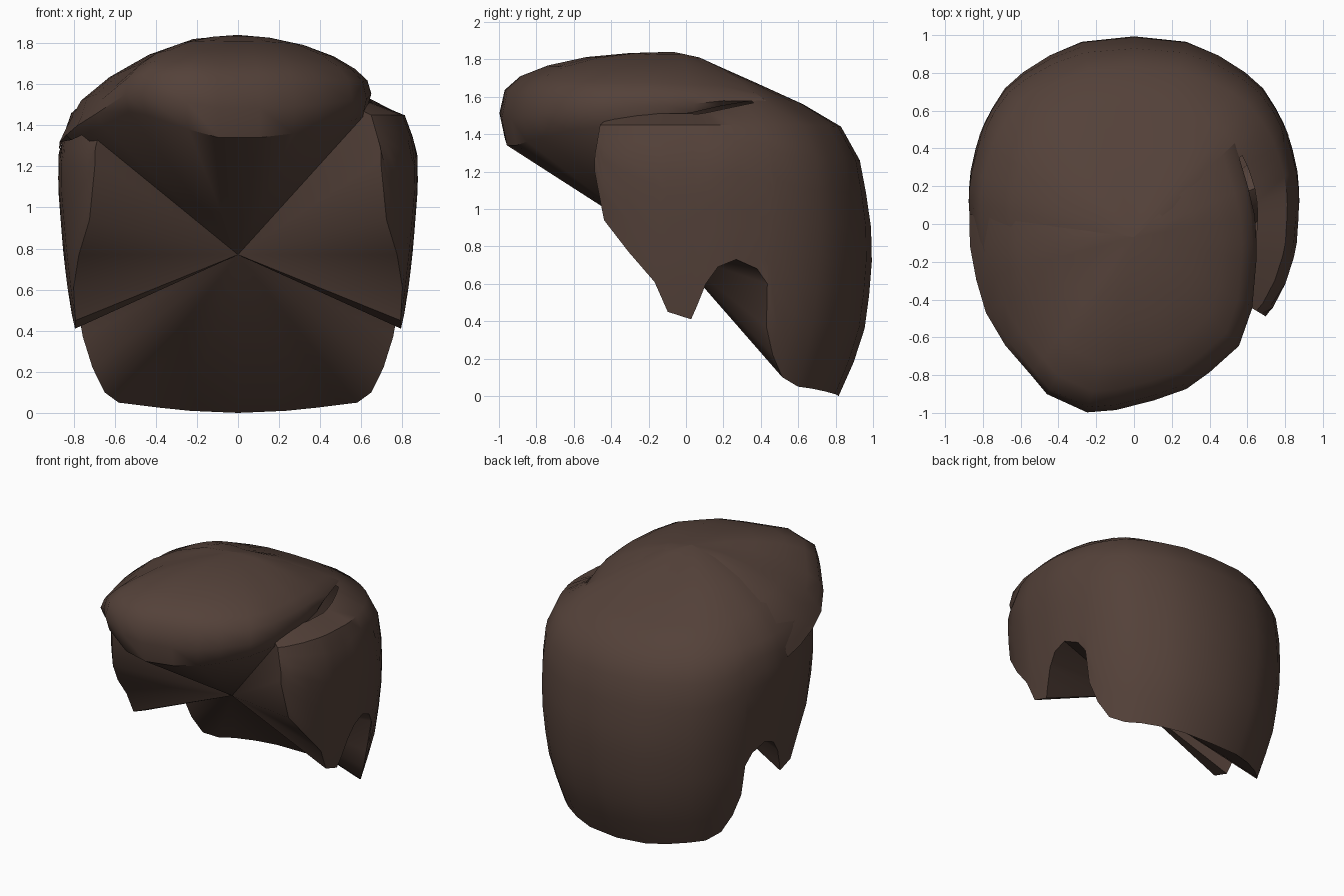
import bpy, bmesh, math

if "Cube" in bpy.data.objects:
    bpy.data.objects.remove(bpy.data.objects["Cube"])

CENTRE = (0, -0.07, 0.77)          # all inner faces converge here
TOP = 1.84

brown = bpy.data.materials.new("dark_brown")
brown.diffuse_color = (0.088, 0.053, 0.041, 1)
brown.use_nodes = True
brown.node_tree.nodes["Principled BSDF"].inputs["Base Color"].default_value = brown.diffuse_color


def interp(table, x, col=1):
    """Piecewise linear lookup, clamped, keys ascending."""
    if x <= table[0][0]:
        return table[0][col]
    for a, b in zip(table, table[1:]):
        if x <= b[0]:
            t = (x - a[0]) / max(b[0] - a[0], 1e-6)
            return a[col] + (b[col] - a[col]) * t
    return table[-1][col]


def fold(az):
    """Mirror an azimuth onto the right half."""
    az = (az + 90) % 360 - 90
    return az if az <= 90 else 180 - az


def place(az, d, z):
    a = math.radians(az)
    return (d * math.cos(a), CENTRE[1] + d * math.sin(a), z)


# back and side profiles: (share of plan radius, height)
BACK = [(0, 1.84), (.12, 1.81), (.4, 1.68), (.65, 1.56), (.84, 1.44), (.925, 1.31),
        (.98, 1.0), (1, .8), (.97, .4), (.9, .17), (.82, -.02)]
SIDE = [(0, 1.84), (.25, 1.81), (.5, 1.73), (.75, 1.6), (.93, 1.46), (1, 1.28),
        (1, 1.1), (.97, .8), (.93, .5), (.86, .2), (.81, -.02)]
# shoulder under the parting on the right sinks by this much
SINK = [0, 0, .05, .09, .01] + [0] * 6
# plan outline: (azimuth, radius)
PLAN = [(-33, .80), (-30, .82), (-9, .85), (8, .88), (28, .96), (38, 1.01),
        (50, 1.06), (74, 1.08), (90, 1.07)]
# lower rim with the notch behind each sideburn: (azimuth, height)
RIM = [(-31, 1.2), (-27, .94), (-17, .77), (-7, .61), (-2, .45), (7, .41), (9, .48),
       (12, .6), (16, .69), (22, .73), (29, .68), (32.5, .6), (33.5, .37), (37, .22),
       (42, .1), (49, .05), (56, .04), (65, .025), (75, .01), (90, 0)]


def profile(az):
    b = math.sin(math.radians(fold(az))) ** 2 if fold(az) > 0 else 0
    near = (az + 180) % 360 - 180
    dip = min(1, max(0, (43 - near) / 30)) if near > -90 else 0
    return [(s[0] + (k[0] - s[0]) * b, s[1] + (k[1] - s[1]) * b - dip * d)
            for s, k, d in zip(SIDE, BACK, SINK)]


def cap_height(az, d):
    return interp(profile(az)[:6], d / interp(PLAN, fold(az)))


def build(name, azs, columns, keep, fan):
    """Loft columns, then close the chosen border with a fan to the centre."""
    bm = bmesh.new()
    grid = [[bm.verts.new(p) for p in c] for c in columns]
    for i in range(len(grid) - 1):
        mid = (azs[i] + azs[i + 1]) / 2
        for r in range(len(grid[0]) - 1):
            if keep(mid, r):
                bm.faces.new((grid[i][r], grid[i][r + 1], grid[i + 1][r + 1], grid[i + 1][r]))
    hub = bm.verts.new(CENTRE)
    path = fan(grid)
    for a, b in zip(path, path[1:]):
        bm.faces.new((b, a, hub))
    bmesh.ops.remove_doubles(bm, verts=bm.verts[:], dist=0.0005)
    loose = [v for v in bm.verts if not v.link_faces]
    bmesh.ops.delete(bm, geom=loose, context='VERTS')
    mesh = bpy.data.meshes.new(name)
    bm.to_mesh(mesh)
    bm.free()
    mesh.materials.append(brown)
    ob = bpy.data.objects.new(name, mesh)
    bpy.context.collection.objects.link(ob)
    bpy.ops.object.select_all(action='DESELECT')
    ob.select_set(True)
    bpy.context.view_layer.objects.active = ob
    bpy.ops.object.shade_smooth_by_angle(angle=math.radians(42))
    return ob


# back hair with sideburns
right = [a for a, _ in RIM]
azs = right + [180 - a for a in reversed(right[:-1])]
cols = []
for az in azs:
    prof, R, rim = profile(az), interp(PLAN, fold(az)), interp(RIM, fold(az))
    col = [place(az, h * R, z) for h, z in prof[:5]]
    by_z = sorted((z, h) for h, z in prof)
    for k in range(1, 9):
        z = prof[4][1] + (rim - prof[4][1]) * k / 8
        col.append(place(az, interp(by_z, z) * R, z))
    cols.append(col)
build("back_hair", azs, cols,
      lambda az, r: r >= 3 or 36 < az < 178,
      lambda g: g[0][3:] + [c[-1] for c in g[1:-1]] + g[-1][:2:-1])

# swept fringe: (azimuth, radius, rim height)
FRINGE = [(-188, .88, 1.35), (-177, .87, 1.36), (-165, .865, 1.38), (-153, .88, 1.4),
          (-140, .89, 1.43), (-127, .91, 1.47), (-119, .95, 1.45), (-105, .96, 1.38),
          (-96, .92, 1.34), (-83, .87, 1.34), (-71, .85, 1.36), (-61, .82, 1.38),
          (-46, .80, 1.42), (-31, .73, 1.44), (-11, .66, 1.48), (-3, .65, 1.49),
          (10, .65, 1.51), (24, .66, 1.53), (43, .73, 1.55)]
# how far the fringe lifts away from the cap beneath
LIFT = [(-188, 0), (-150, .6), (-125, 1), (-20, 1), (0, .95), (24, .6), (43, 0)]
# how flat its section is: full at the front, sloping at the sides
FLAT = [(-165, 1), (-140, .7), (-110, .1), (-75, .1), (-35, .6), (0, .9), (43, 1)]
# fringe section: (share of radius, full height share, flat height share)
SHAPE = [(0, 1, 1), (.25, .99, .95), (.5, .95, .84), (.72, .86, .68), (.88, .74, .5),
         (.97, .58, .35), (1, .3, .17), (.97, 0, 0)]
f_azs = [f[0] for f in FRINGE]
cols = []
for az, R, rim in FRINGE:
    w, s = interp(LIFT, az), interp(FLAT, az)
    col = []
    for h, full, flat in SHAPE:
        z = w * (rim + (TOP - rim) * (full + (flat - full) * s))
        if w < 1:
            z += (1 - w) * (cap_height(az, h * R) + (.012 if 0 < w and h > 0 else 0))
        col.append(place(az, h * R, z))
    cols.append(col)
build("fringe", f_azs, cols, lambda az, r: True,
      lambda g: [c[-1] for c, a in zip(g, f_azs) if -160 < a < -20])
